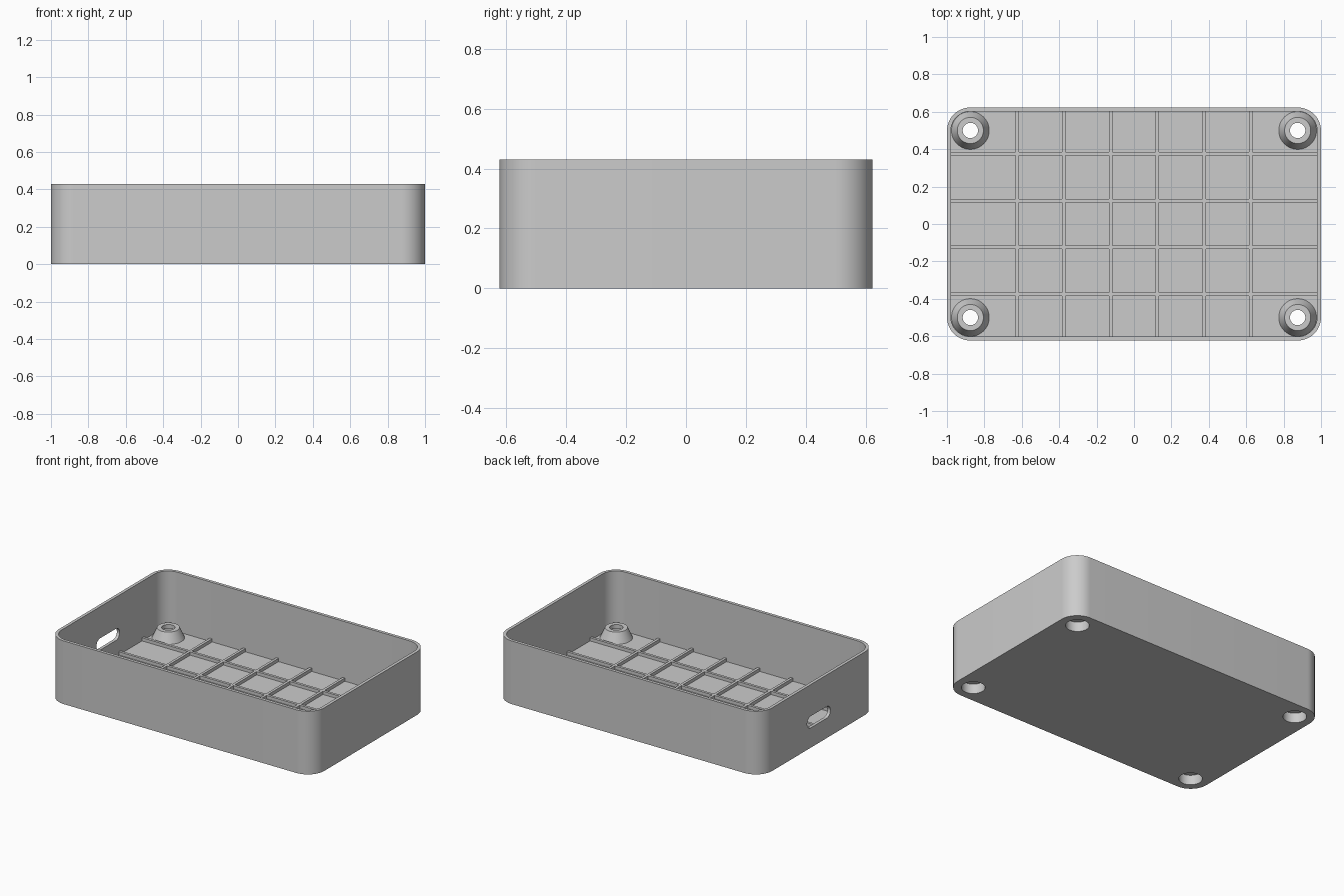
import bpy
import bmesh
from math import cos, sin, pi, radians

if "Cube" in bpy.data.objects:
    bpy.data.objects.remove(bpy.data.objects["Cube"])

HALF_X, HALF_Y, HEIGHT = 1.0, 0.623, 0.43
WALL, FLOOR, CORNER = 0.021, 0.025, 0.125
RIB_TOP, RIB_WIDTH, PITCH = 0.047, 0.018, 0.25
POST_X, POST_Y, BORE = 0.875, 0.5, 0.073

grey = bpy.data.materials.new("light grey plastic")
grey.use_nodes = True
grey.diffuse_color = (0.6, 0.6, 0.6, 1)
grey.node_tree.nodes["Principled BSDF"].inputs["Base Color"].default_value = (0.6, 0.6, 0.6, 1)


def finish(name, bm, smooth=True):
    """Turn a bmesh into a named object in the plastic material."""
    bmesh.ops.recalc_face_normals(bm, faces=bm.faces)
    mesh = bpy.data.meshes.new(name)
    bm.to_mesh(mesh)
    bm.free()
    mesh.materials.append(grey)
    obj = bpy.data.objects.new(name, mesh)
    bpy.context.collection.objects.link(obj)
    if smooth:
        smooth_edges(obj)
    return obj


def smooth_edges(obj):
    bpy.ops.object.select_all(action='DESELECT')
    obj.select_set(True)
    bpy.context.view_layer.objects.active = obj
    bpy.ops.object.shade_smooth_by_angle(angle=radians(30))


def rounded_outline(hx, hy, r, steps=16):
    """Points of a rounded rectangle, anticlockwise."""
    points = []
    for i, (sx, sy) in enumerate([(1, 1), (-1, 1), (-1, -1), (1, -1)]):
        for k in range(steps + 1):
            a = (i + k / steps) * pi / 2
            points.append((sx * (hx - r) + r * cos(a), sy * (hy - r) + r * sin(a)))
    return points


def bridge(bm, low, high):
    for i in range(len(low)):
        j = (i + 1) % len(low)
        bm.faces.new((low[i], low[j], high[j], high[i]))


def cut(obj, cutter):
    mod = obj.modifiers.new("cut", 'BOOLEAN')
    mod.operation, mod.solver, mod.object = 'DIFFERENCE', 'EXACT', cutter
    bpy.context.view_layer.objects.active = obj
    bpy.ops.object.modifier_apply(modifier=mod.name)
    bpy.data.objects.remove(cutter)


# Tray: outer wall, rim, inner wall and floor
bm = bmesh.new()
outer = rounded_outline(HALF_X, HALF_Y, CORNER)
inner = rounded_outline(HALF_X - WALL, HALF_Y - WALL, CORNER - WALL)
rings = [[bm.verts.new((x, y, z)) for x, y in outline]
         for outline, z in [(outer, 0), (outer, HEIGHT), (inner, HEIGHT), (inner, FLOOR)]]
for low, high in zip(rings, rings[1:]):
    bridge(bm, low, high)
bm.faces.new(rings[0])
bm.faces.new(rings[-1])
tray = finish("tray", bm, smooth=False)

# Cable slot through the right wall
bm = bmesh.new()
slot = rounded_outline(0.125, 0.04, 0.0399, 8)
ends = [[bm.verts.new((x, y, z + 0.175)) for y, z in slot] for x in (-1.1, -0.9)]
bridge(bm, *ends)
for ring in ends:
    bm.faces.new(ring)
cut(tray, finish("slot_cutter", bm, smooth=False))

# Screw bores through the floor
corners = [(sx * POST_X, sy * POST_Y) for sx in (-1, 1) for sy in (-1, 1)]
for x, y in corners:
    bm = bmesh.new()
    bmesh.ops.create_cone(bm, cap_ends=True, segments=48, radius1=BORE, radius2=BORE, depth=0.2)
    bmesh.ops.translate(bm, verts=bm.verts, vec=(x, y, 0))
    cut(tray, finish("bore_cutter", bm, smooth=False))
smooth_edges(tray)

# Hollow conical screw posts
profile = [(BORE, FLOOR), (BORE, 0.067), (0.041, 0.067), (0.041, 0.094), (0.07, 0.094), (0.101, FLOOR)]
for n, (x, y) in enumerate(corners, 1):
    bm = bmesh.new()
    rings = [[bm.verts.new((x + r * cos(i * pi / 24), y + r * sin(i * pi / 24), z))
              for i in range(48)] for r, z in profile]
    for low, high in zip(rings, rings[1:]):
        bridge(bm, low, high)
    finish(f"screw_post_{n}", bm)


# Crossing floor ribs
def rib(name, x, y, length_x, length_y):
    bm = bmesh.new()
    bmesh.ops.create_cube(bm, size=1)
    depth = RIB_TOP - FLOOR / 2
    bmesh.ops.scale(bm, verts=bm.verts, vec=(length_x, length_y, depth))
    bmesh.ops.translate(bm, verts=bm.verts, vec=(x, y, RIB_TOP - depth / 2))
    finish(name, bm, smooth=False)


for i in range(6):
    rib(f"cross_rib_{i + 1}", (i - 2.5) * PITCH, 0, RIB_WIDTH, 2 * HALF_Y - WALL)
for i in range(4):
    rib(f"long_rib_{i + 1}", 0, (i - 1.5) * PITCH, 2 * HALF_X - WALL, RIB_WIDTH)
